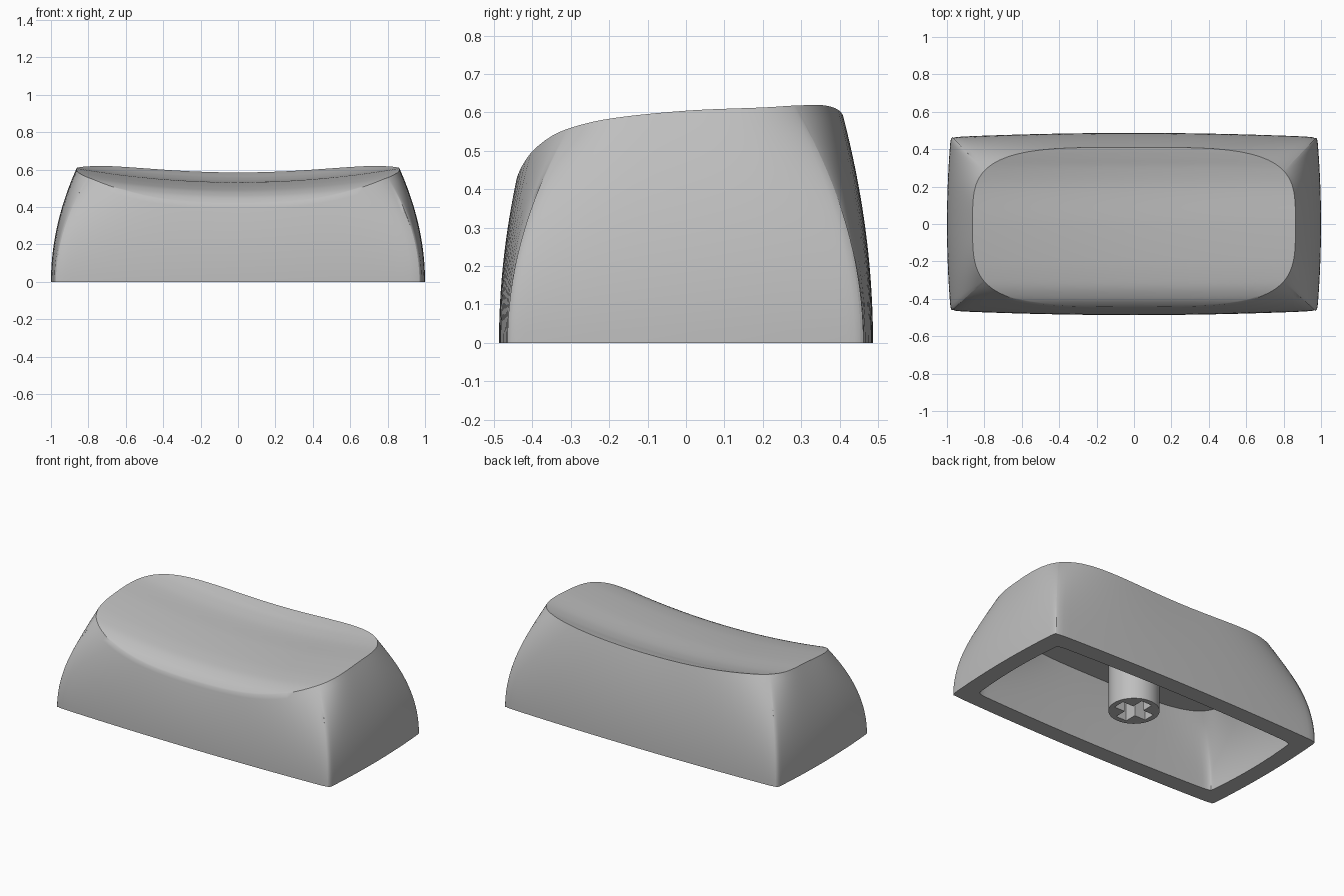
import bpy, bmesh, math

if "Cube" in bpy.data.objects:
    bpy.data.objects.remove(bpy.data.objects["Cube"], do_unlink=True)

grey = bpy.data.materials.new("light_grey_plastic")
grey.use_nodes = True
colour = (0.52, 0.52, 0.52, 1)
grey.diffuse_color = colour
grey.node_tree.nodes["Principled BSDF"].inputs["Base Color"].default_value = colour

SIDE_STEPS = 28     # samples per side of the outline
POWER = 3.8         # squareness of the top outline
CEILING = 0.4

# Front-to-back profile of the dished top: (y, z)
DISH = [(-0.46, 0.39), (-0.44, 0.42), (-0.42, 0.442), (-0.4, 0.458), (-0.35, 0.482),
        (-0.3, 0.495), (-0.2, 0.511), (0, 0.53), (0.2, 0.541), (0.3, 0.557),
        (0.36, 0.573), (0.41, 0.585), (0.45, 0.587)]


def dish_height(x, y):
    """Smooth profile along y, scooped along x."""
    i = 1
    while i < len(DISH) - 3 and y > DISH[i + 1][0]:
        i += 1
    (ya, za), (y0, z0), (y1, z1), (yb, zb) = DISH[i - 1:i + 3]
    h = y1 - y0
    m0, m1 = (z1 - za) / (y1 - ya) * h, (zb - z0) / (yb - y0) * h
    t = (y - y0) / h
    z = ((2*t**3 - 3*t*t + 1) * z0 + (t**3 - 2*t*t + t) * m0
         + (3*t*t - 2*t**3) * z1 + (t**3 - t*t) * m1)
    return z + 0.1 * x * x


def around():
    """Side number and position along it, denser near the corners."""
    for side in range(4):
        for k in range(SIDE_STEPS):
            yield side, math.sin(math.pi * (k / SIDE_STEPS - 0.5))


def base_outline(inset):
    """Bulged rectangle with slightly softened corners."""
    pts = []
    for side, s in around():
        turn = 1 if side < 2 else -1
        soft = 0.01 * abs(s) ** 60
        if side % 2 == 0:
            p = ((0.978 - inset) * s, -(0.487 - inset - 0.022 * s * s - soft))
        else:
            p = (1 - inset - 0.02 * s * s - soft, (0.465 - inset) * s)
        pts.append((p[0] * turn, p[1] * turn))
    return pts


def top_outline(sx=1.0, sy=1.0):
    """Superellipse, a little deeper at the front than at the back."""
    pts = []
    corner = 0.928
    corner_y = (1 - corner ** POWER) ** (1 / POWER)
    for side, s in around():
        turn = 1 if side < 2 else -1
        if side % 2 == 0:
            u = corner * s
            v = -(1 - abs(u) ** POWER) ** (1 / POWER)
        else:
            v = corner_y * s
            u = (1 - abs(v) ** POWER) ** (1 / POWER)
        u, v = u * turn, v * turn
        pts.append((0.863 * u * sx, (0.41 if v > 0 else 0.443) * v * sy))
    return pts


def loft(low, high, heights, steps):
    """Rings from low to high, upright at the bottom and curving inwards."""
    rings = []
    for k in range(steps + 1):
        t = k / steps
        rings.append([(a[0] + (b[0] - a[0]) * t * t, a[1] + (b[1] - a[1]) * t * t, h * t)
                      for a, b, h in zip(low, high, heights)])
    return rings


def bridge(bm, lower, upper):
    n = len(lower)
    for i in range(n):
        j = (i + 1) % n
        bm.faces.new((lower[i], lower[j], upper[j], upper[i]))


def finish(bm, name, angle):
    bmesh.ops.recalc_face_normals(bm, faces=bm.faces)
    mesh = bpy.data.meshes.new(name)
    bm.to_mesh(mesh)
    bm.free()
    obj = bpy.data.objects.new(name, mesh)
    bpy.context.collection.objects.link(obj)
    mesh.materials.append(grey)
    bpy.ops.object.select_all(action='DESELECT')
    obj.select_set(True)
    bpy.context.view_layer.objects.active = obj
    bpy.ops.object.shade_smooth_by_angle(angle=math.radians(angle))
    return obj


# Cap shell: ceiling, inner walls, bottom rim, outer walls, dished top
rim = top_outline()
inner_top = top_outline(0.86, 0.7)
inner = loft(base_outline(0.107), inner_top, [CEILING] * len(rim), 10)
outer = loft(base_outline(0), rim, [dish_height(*p) for p in rim], 18)
dish = []
for k in range(1, 28):
    scale = 1 - (k / 28) ** 1.3
    dish.append([(x * scale, y * scale, dish_height(x * scale, y * scale)) for x, y in rim])

bm = bmesh.new()
rings = [[bm.verts.new(p) for p in ring] for ring in inner[::-1] + outer + dish]
for lower, upper in zip(rings, rings[1:]):
    bridge(bm, lower, upper)
bm.faces.new(rings[0])
centre = bm.verts.new((0, 0, dish_height(0, 0)))
for a, b in zip(rings[-1], rings[-1][1:] + rings[-1][:1]):
    bm.faces.new((a, b, centre))
finish(bm, "cap_shell", 40)

# Mounting stem: a round post with a cross-shaped socket
BOTTOM, SOCKET_TOP, RADIUS = 0.05, 0.28, 0.148
LONG, WIDE = 0.115, 0.038
circle = [(RADIUS * math.cos(a), RADIUS * math.sin(a))
          for a in (2 * math.pi * k / 48 for k in range(48))]
cross = []
for q in range(4):
    c, s = round(math.cos(q * math.pi / 2)), round(math.sin(q * math.pi / 2))
    for x, y in ((LONG, -WIDE), (LONG, WIDE), (WIDE, WIDE)):
        cross.append((x * c - y * s, x * s + y * c))

bm = bmesh.new()
edges = []
for outline, top in ((circle, CEILING + 0.02), (cross, SOCKET_TOP)):
    low = [bm.verts.new((x, y, BOTTOM)) for x, y in outline]
    high = [bm.verts.new((x, y, top)) for x, y in outline]
    bridge(bm, low, high)
    bm.faces.new(high)
    edges += [bm.edges.get((a, b)) for a, b in zip(low, low[1:] + low[:1])]
bmesh.ops.triangle_fill(bm, edges=edges, use_beauty=True)
finish(bm, "mounting_stem", 30)
